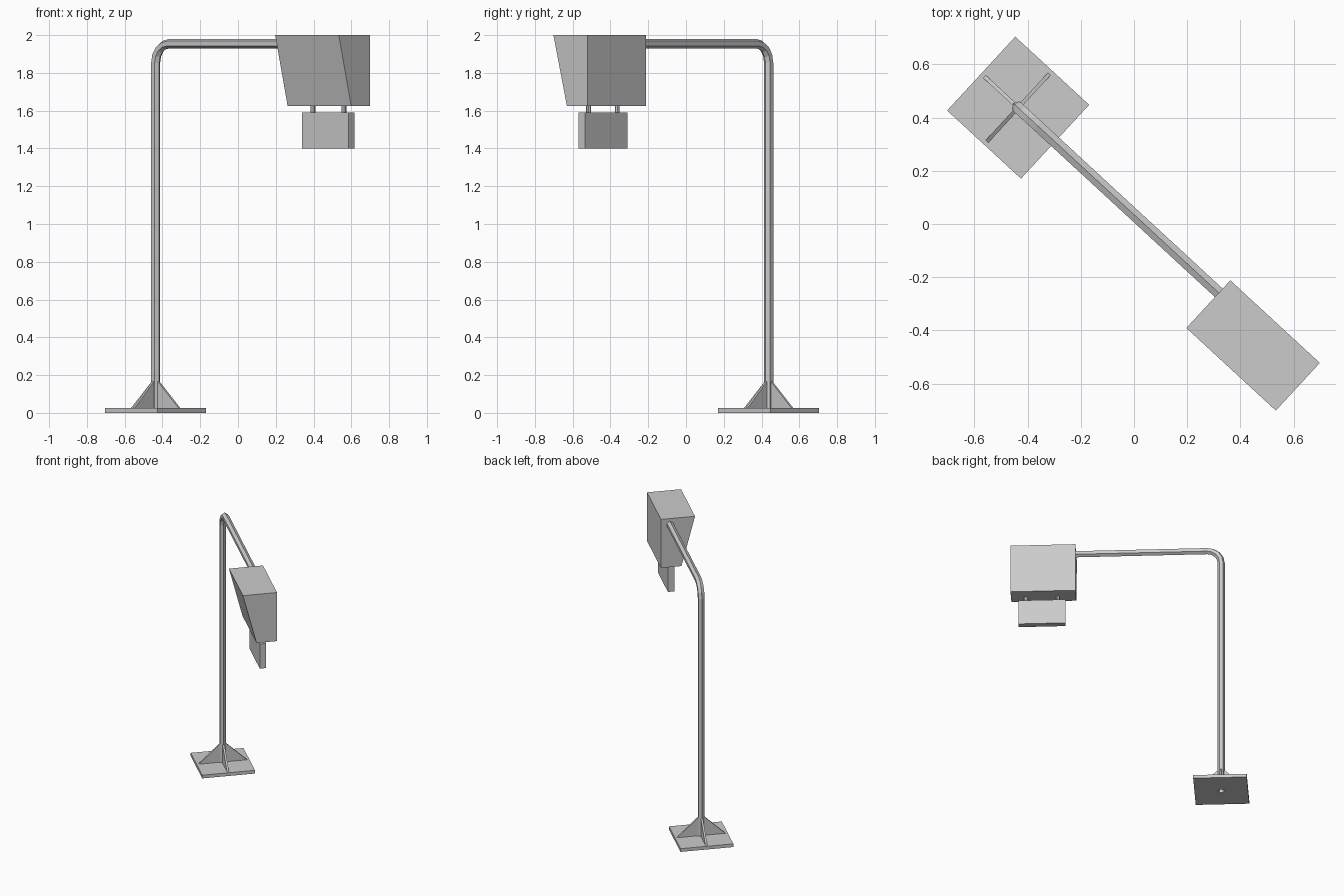
import bpy, bmesh, math
from mathutils import Vector, Matrix

cube = bpy.data.objects.get("Cube")
if cube:
    bpy.data.objects.remove(cube, do_unlink=True)

TURN = Matrix.Rotation(math.radians(-42.7), 4, 'Z')  # the arm points diagonally
POLE = Vector((-0.617, 0.026, 0))                    # foot of the pole
RADIUS, SIDES = 0.025, 6
PLATE_TOP, ARM_Z, BEND = 0.025, 1.955, 0.1

metal = bpy.data.materials.new("grey metal")
metal.use_nodes = True
GREY = (0.6, 0.6, 0.6, 1)
metal.diffuse_color = GREY
metal.node_tree.nodes["Principled BSDF"].inputs["Base Color"].default_value = GREY


def finish(name, bm):
    """Turn the part to the arm direction and add it to the scene."""
    bmesh.ops.recalc_face_normals(bm, faces=bm.faces)
    bm.transform(TURN)
    mesh = bpy.data.meshes.new(name)
    bm.to_mesh(mesh)
    bm.free()
    mesh.materials.append(metal)
    obj = bpy.data.objects.new(name, mesh)
    bpy.context.collection.objects.link(obj)


def prism(name, outline, push):
    """Extrude a closed outline along a vector."""
    bm = bmesh.new()
    face = bm.faces.new([bm.verts.new(p) for p in outline])
    ext = bmesh.ops.extrude_face_region(bm, geom=[face], use_keep_orig=True)
    moved = [g for g in ext["geom"] if isinstance(g, bmesh.types.BMVert)]
    bmesh.ops.translate(bm, verts=moved, vec=push)
    finish(name, bm)


def hexagon(center, normal):
    """Points of the tube section; the second axis is sideways."""
    angles = [math.tau * i / SIDES for i in range(SIDES)]
    return [center + RADIUS * (math.cos(a) * normal + math.sin(a) * Vector((0, 1, 0)))
            for a in angles]


# Square base plate with a hole where the hollow pole stands
bm = bmesh.new()
half = 0.189
square = [POLE + Vector((sx * half, sy * half, 0))
          for sx, sy in ((-1, -1), (1, -1), (1, 1), (-1, 1))]
edges = []
for loop in (square, hexagon(POLE, Vector((-1, 0, 0)))):
    verts = [bm.verts.new(p) for p in loop]
    edges += [bm.edges.new((verts[i - 1], verts[i])) for i in range(len(verts))]
bmesh.ops.triangle_fill(bm, edges=edges, use_beauty=True, normal=(0, 0, 1))
ext = bmesh.ops.extrude_face_region(bm, geom=bm.faces[:], use_keep_orig=True)
moved = [g for g in ext["geom"] if isinstance(g, bmesh.types.BMVert)]
bmesh.ops.translate(bm, verts=moved, vec=(0, 0, PLATE_TOP))
finish("base_plate", bm)

# Six-sided tube: upright pole, rounded elbow, level arm
path = [(POLE + Vector((0, 0, PLATE_TOP)), Vector((-1, 0, 0)))]
pivot = POLE + Vector((BEND, 0, ARM_Z - BEND))
for i in range(5):
    a = math.radians(90 * i / 4)
    normal = Vector((-math.cos(a), 0, math.sin(a)))
    path.append((pivot + BEND * normal, normal))
path.append((Vector((0.415, POLE.y, ARM_Z)), Vector((0, 0, 1))))
bm = bmesh.new()
rings = [[bm.verts.new(p) for p in hexagon(c, n)] for c, n in path]
for low, high in zip(rings, rings[1:]):
    for i in range(SIDES):
        bm.faces.new((low[i - 1], low[i], high[i], high[i - 1]))
finish("pole_and_arm", bm)

# Four triangular gussets around the foot
THICK = 0.014
for i, side in enumerate(("front", "left", "back", "right")):
    spin = Matrix.Rotation(math.radians(90 * i), 3, 'Z')
    profile = [(0.02, PLATE_TOP), (0.172, PLATE_TOP), (0.02, 0.168)]
    outline = [POLE + spin @ Vector((r, -THICK / 2, z)) for r, z in profile]
    prism("gusset_" + side, outline, spin @ Vector((0, THICK, 0)))

# Head housing: one long side slopes inward towards the bottom
HEAD_START, HEAD_END = 0.41, 0.868
section = [(0.09, 2.0), (-0.154, 2.0), (-0.057, 1.625), (0.09, 1.625)]
prism("head_housing", [Vector((HEAD_START, y, z)) for y, z in section],
      Vector((HEAD_END - HEAD_START, 0, 0)))

# Thin box hanging below the housing
prism("hanging_box",
      [Vector((x, y, 1.4)) for x, y in
       ((0.483, -0.022), (0.816, -0.022), (0.816, 0.024), (0.483, 0.024))],
      Vector((0, 0, 0.19)))

# Two short hanger rods
for name, x in (("hanger_inner", 0.538), ("hanger_outer", 0.762)):
    bm = bmesh.new()
    bmesh.ops.create_cone(bm, cap_ends=True, segments=8, radius1=0.013, radius2=0.013,
                          depth=0.04, matrix=Matrix.Translation((x, 0.001, 1.6075)))
    finish(name, bm)
